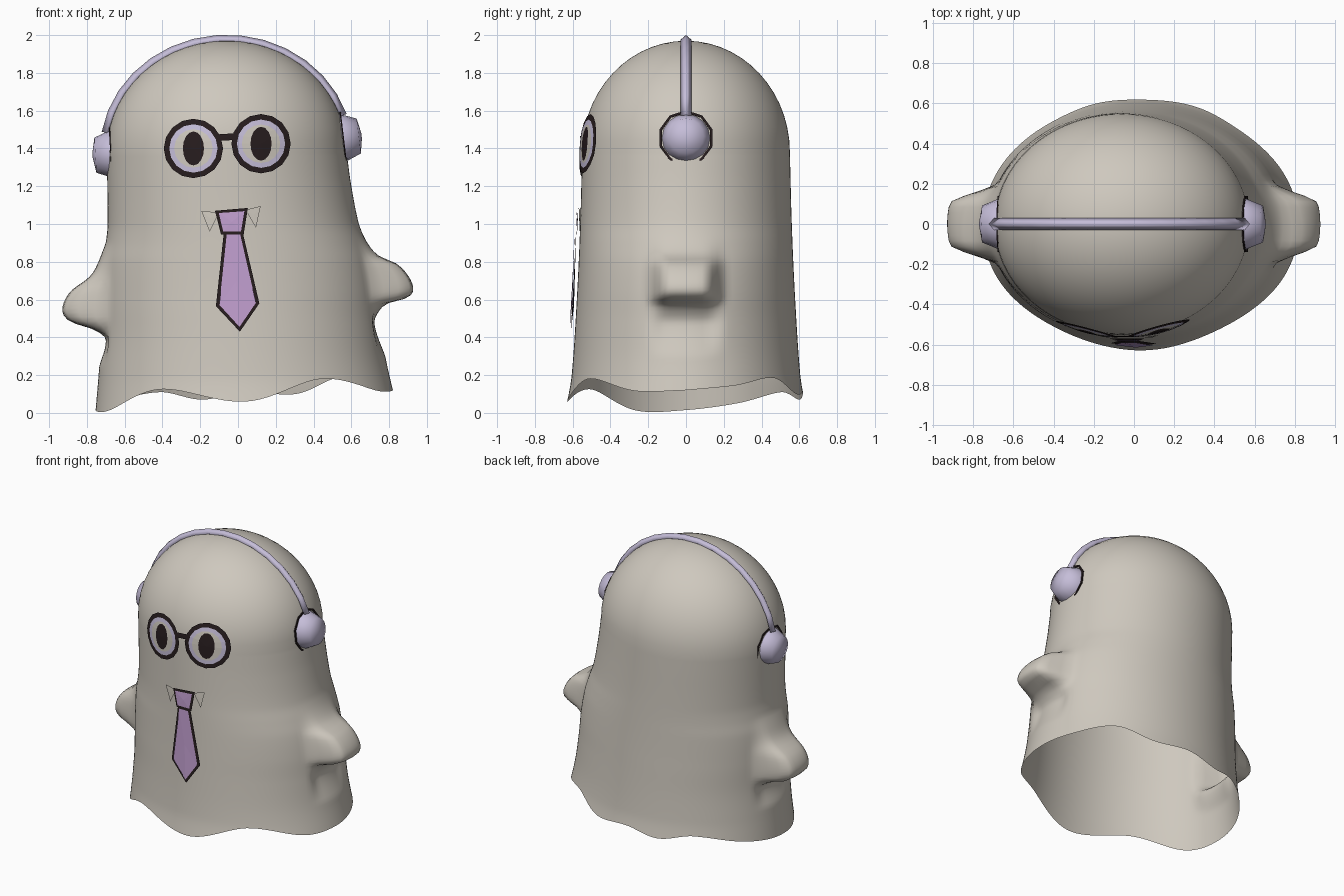
import bpy, bmesh, math
from math import sin, cos, pi, sqrt, radians
from mathutils import Matrix, Vector

if "Cube" in bpy.data.objects:
    bpy.data.objects.remove(bpy.data.objects["Cube"])


def material(name, rgb):
    m = bpy.data.materials.new(name)
    m.use_nodes = True
    m.diffuse_color = (*rgb, 1)
    bsdf = m.node_tree.nodes["Principled BSDF"]
    bsdf.inputs["Base Color"].default_value = (*rgb, 1)
    bsdf.inputs["Roughness"].default_value = 0.8
    return m


CLOTH = material("warm grey cloth", (0.62, 0.58, 0.515))
LILAC = material("pale lilac", (0.56, 0.51, 0.69))
PURPLE = material("tie purple", (0.53, 0.34, 0.62))
DARK = material("dark brown", (0.02, 0.012, 0.013))


def build(name, verts, faces, mats, slots=None, smooth=None, front=False):
    me = bpy.data.meshes.new(name)
    me.from_pydata(verts, [], faces)
    for m in mats:
        me.materials.append(m)
    if slots:
        me.polygons.foreach_set("material_index", slots)
    bm = bmesh.new()
    bm.from_mesh(me)
    if front:
        bmesh.ops.reverse_faces(bm, faces=[f for f in bm.faces if f.normal.y > 0])
    else:
        bmesh.ops.recalc_face_normals(bm, faces=bm.faces)
    bm.to_mesh(me)
    bm.free()
    ob = bpy.data.objects.new(name, me)
    bpy.context.collection.objects.link(ob)
    if smooth:
        bpy.ops.object.select_all(action="DESELECT")
        ob.select_set(True)
        bpy.context.view_layer.objects.active = ob
        bpy.ops.object.shade_smooth_by_angle(angle=radians(smooth))


def curve(table, x):
    """Smooth interpolation through sorted (x, value) pairs."""
    if x <= table[0][0]:
        return table[0][1]
    if x >= table[-1][0]:
        return table[-1][1]
    i = max(k for k in range(len(table) - 1) if table[k][0] <= x)

    def slope(k):
        a, b = table[max(k - 1, 0)], table[min(k + 1, len(table) - 1)]
        return (b[1] - a[1]) / (b[0] - a[0])
    (x0, y0), (x1, y1) = table[i], table[i + 1]
    h = x1 - x0
    t = (x - x0) / h
    return (y0 * (1 + 2 * t) * (1 - t) ** 2 + slope(i) * h * t * (1 - t) ** 2
            + y1 * t * t * (3 - 2 * t) + slope(i + 1) * h * t * t * (t - 1))


# Body profiles by height: sides, depth, and the extra reach of the stubby arms
DOME, TOP = 1.38, 1.97
LEFT = [(0, .85), (.12, .82), (.3, .78), (.49, .755), (.65, .74), (.8, .712), (.9, .677),
        (1, .64), (1.2, .60), (DOME, .575)]
RIGHT = [(0, .755), (.2, .738), (.39, .725), (.6, .725), (.8, .717), (.9, .70), (1, .69),
         (DOME, .695)]
DEPTH = [(0, .645), (.07, .627), (.2, .605), (.6, .578), (1, .56), (DOME, .55)]
LEFT_ARM = [(.3, 0), (.47, -.035), (.53, -.01), (.58, .045), (.605, .14), (.64, .185),
            (.71, .18), (.79, .125), (.83, .045), (.9, .008), (1, 0)]
RIGHT_ARM = [(.25, 0), (.36, -.025), (.41, -.012), (.455, .075), (.48, .16), (.54, .205),
             (.64, .165), (.72, .065), (.79, .025), (.9, 0)]
HEM = [(0, .12), (25, .145), (50, .185), (70, .10), (90, .11), (107, .07), (125, .11),
       (155, .05), (180, .015), (204, .012), (235, .125), (270, .06), (302, .18),
       (335, .115), (360, .12)]


def section(z):
    """Centre x, half width and half depth at a height."""
    l, r, d = (curve(t, min(z, DOME)) for t in (LEFT, RIGHT, DEPTH))
    k = sqrt(max(0, 1 - (max(z - DOME, 0) / (TOP - DOME)) ** 2))
    return (l - r) / 2, k * (l + r) / 2, k * d


def body_point(a, z):
    c, w, d = section(z)
    x, y = c + w * cos(a), d * sin(a)
    t = min(max((.21 - abs(y)) / .11, 0), 1)
    bump = t * t * (3 - 2 * t)
    if cos(a) > 0:
        x += bump * curve(LEFT_ARM, z)
    else:
        x -= bump * curve(RIGHT_ARM, z)
    return x, y, z


SEG, LOW, HIGH = 128, 60, 14
verts, faces = [], []
for j in range(LOW + HIGH):
    for i in range(SEG):
        a = 2 * pi * i / SEG
        hem = curve(HEM, math.degrees(a))
        if j <= LOW:
            z = hem + (DOME - hem) * j / LOW
        else:
            z = DOME + (TOP - DOME) * sin(pi / 2 * (j - LOW) / HIGH)
        verts.append(body_point(a, z))
for j in range(LOW + HIGH - 1):
    for i in range(SEG):
        k = (i + 1) % SEG
        faces.append((j * SEG + i, j * SEG + k, (j + 1) * SEG + k, (j + 1) * SEG + i))
verts.append((section(TOP)[0], 0, TOP))
last = (LOW + HIGH - 1) * SEG
faces += [(last + i, last + (i + 1) % SEG, len(verts) - 1) for i in range(SEG)]
build("ghost_body", verts, faces, [CLOTH], smooth=75)


def on_front(x, z, lift):
    c, w, d = section(z)
    return x, -d * sqrt(max(0, 1 - ((x - c) / w) ** 2)) - lift, z


def plate(name, outline, lift, mat):
    """Thin fan of faces laid on the front of the body."""
    n = len(outline)
    mid = [sum(p[k] for p in outline) / n for k in (0, 1)]
    pts = [on_front(x, z, lift) for x, z in outline + [mid]]
    build(name, pts, [(i, (i + 1) % n, n) for i in range(n)], [mat], front=True)


# Eyes with round spectacles: rings from pupil out to rim
def eye(name, cx, cz, n=16):
    rings = [(.056, .09), (.102, .102), (.128, .128), (.157, .157)]
    pts = [on_front(cx, cz, .014)]
    for rx, rz in rings:
        pts += [on_front(cx + rx * cos(2 * pi * i / n), cz + rz * sin(2 * pi * i / n), .014)
                for i in range(n)]
    fs = [(0, 1 + i, 1 + (i + 1) % n) for i in range(n)]
    slots = [0] * n
    for r, slot in enumerate((1, 2, 0)):
        for i in range(n):
            a, b = 1 + r * n + i, 1 + r * n + (i + 1) % n
            fs.append((a, b, b + n, a + n))
            slots.append(slot)
    build(name, pts, fs, [DARK, CLOTH, LILAC], slots, front=True)


eye("right_eye_and_lens", -.236, 1.40)
eye("left_eye_and_lens", .122, 1.425)
plate("glasses_bridge", [(-.10, 1.44), (-.02, 1.445), (-.02, 1.48), (-.10, 1.475)], .016, DARK)

# Collar and tie, each tie part on a slightly larger dark backing
plate("right_collar", [(-.195, 1.07), (-.15, .96), (-.10, 1.06)], .012, CLOTH)
plate("left_collar", [(.12, 1.095), (.095, .98), (.04, 1.075)], .012, CLOTH)
plate("tie_knot_edge", [(-.122, 1.07), (.052, 1.085), (.03, .945), (-.09, .945)], .018, DARK)
plate("tie_knot", [(-.102, 1.058), (.034, 1.068), (.016, .96), (-.078, .96)], .023, PURPLE)
plate("tie_blade_edge", [(-.075, .955), (.025, .955), (.113, .58), (.01, .43), (-.117, .565)],
      .022, DARK)
plate("tie_blade", [(-.06, .944), (.012, .944), (.095, .583), (.008, .455), (-.099, .572)],
      .029, PURPLE)

# Headband: ridged four-sided tube swept over the dome
STEPS, SIDES = 14, 4
verts, faces = [], []
for j in range(STEPS + 1):
    a = radians(19 + 151 * j / STEPS)
    for i in range(SIDES):
        b = 2 * pi * i / SIDES
        out = .025 * cos(b)
        verts.append((-.06 + (.647 + out) * cos(a), .029 * sin(b), DOME + (.597 + out) * sin(a)))
for j in range(STEPS):
    for i in range(SIDES):
        p, q = j * SIDES + i, j * SIDES + (i + 1) % SIDES
        faces.append((p, q, q + SIDES, p + SIDES))
faces += [tuple(range(SIDES)), tuple(range(STEPS * SIDES, (STEPS + 1) * SIDES))]
build("headband", verts, faces, [LILAC], smooth=120)


# Ear cups: turned profile (distance along axis, radius)
def turned(name, profile, mat, centre, axis, n, closed, smooth=None):
    rot = Vector((0, 0, 1)).rotation_difference(Vector(axis)).to_matrix().to_4x4()
    place = Matrix.Translation(centre) @ rot
    pts = [place @ Vector((r * cos(2 * pi * i / n), r * sin(2 * pi * i / n), h))
           for h, r in profile for i in range(n)]
    rows = len(profile)
    fs = [(j * n + i, j * n + (i + 1) % n, (j + 1) % rows * n + (i + 1) % n, (j + 1) % rows * n + i)
          for j in range(rows if closed else rows - 1) for i in range(n)]
    if not closed:
        fs += [tuple(range(n)), tuple(range((rows - 1) * n, rows * n))]
    build(name, pts, fs, [mat], smooth=smooth)


CUP = [(-.03, .127), (.005, .127), (.09, .093), (.105, .015)]
RIM = [(.004, .134), (.004, .147), (.011, .147), (.011, .134)]
for side, centre, axis in (("left", (.55, 0, 1.455), (1, 0, .12)),
                           ("right", (-.665, 0, 1.37), (-1, 0, -.06))):
    turned(side + "_ear_cup", CUP, LILAC, centre, axis, 16, False, 85)
    turned(side + "_ear_cup_rim", RIM, DARK, centre, axis, 10, True)
